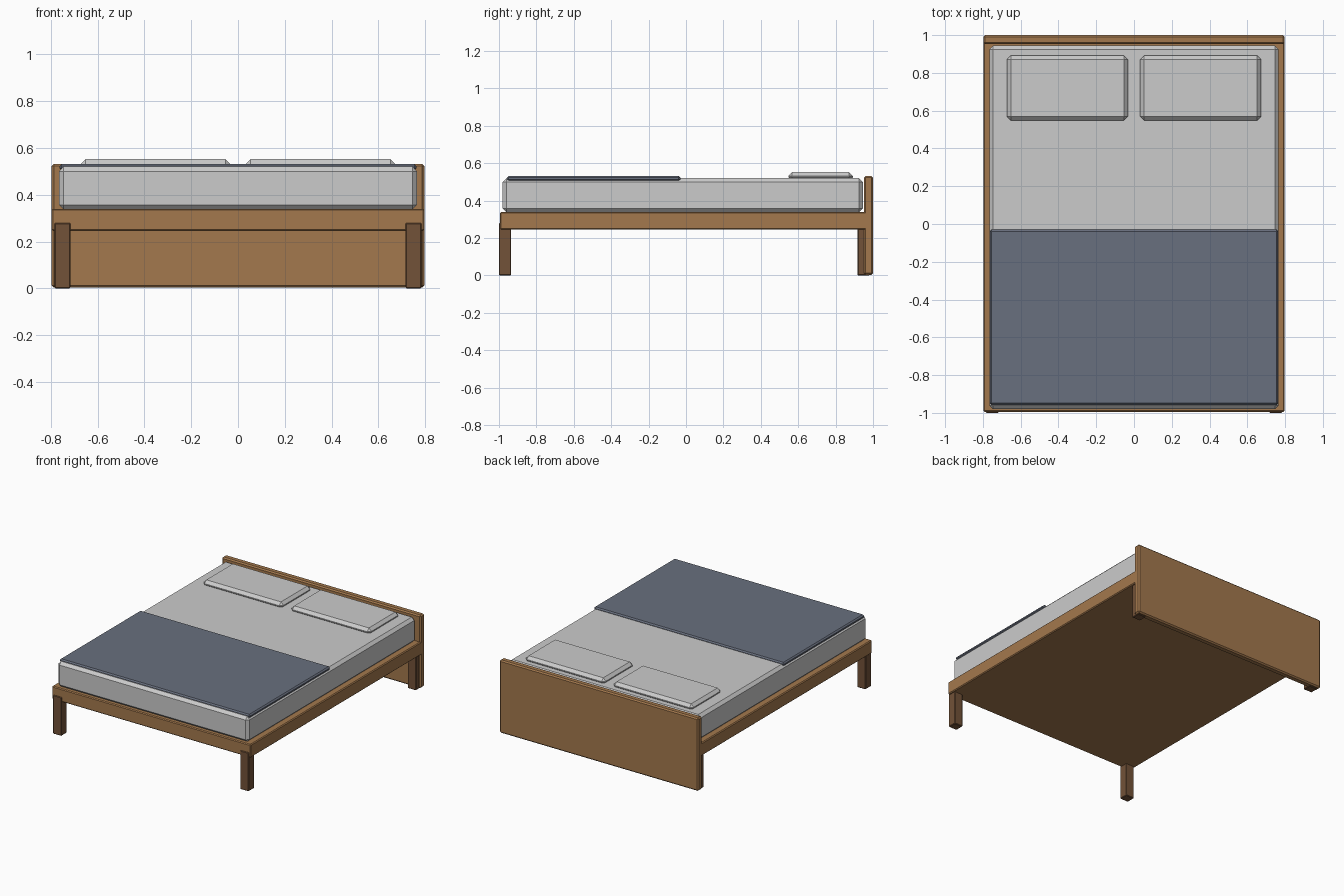
import bpy, bmesh
from mathutils import Vector

if "Cube" in bpy.data.objects:
    bpy.data.objects.remove(bpy.data.objects["Cube"])


def material(name, color):
    m = bpy.data.materials.new(name)
    m.diffuse_color = (*color, 1)
    m.use_nodes = True
    m.node_tree.nodes["Principled BSDF"].inputs["Base Color"].default_value = m.diffuse_color
    return m


wood = material("oak", (0.37, 0.19, 0.075))
dark_wood = material("dark_oak", (0.17, 0.085, 0.04))
cloth = material("blanket_cloth", (0.14, 0.16, 0.21))


def box(name, x, y, z, bevel, mat=None):
    """Chamfered box spanning the given (min, max) ranges."""
    size = Vector((x[1] - x[0], y[1] - y[0], z[1] - z[0]))
    mesh = bpy.data.meshes.new(name)
    bm = bmesh.new()
    bmesh.ops.create_cube(bm, size=1)
    bmesh.ops.scale(bm, vec=size, verts=bm.verts)
    bmesh.ops.bevel(bm, geom=bm.edges[:], offset=bevel, segments=1,
                    affect='EDGES', profile=0.5)
    bm.to_mesh(mesh)
    bm.free()
    if mat:
        mesh.materials.append(mat)
    ob = bpy.data.objects.new(name, mesh)
    ob.location = (sum(x) / 2, sum(y) / 2, sum(z) / 2)
    bpy.context.collection.objects.link(ob)
    return ob


# Wooden base and headboard
box("bed_frame", (-0.797, 0.797), (-0.994, 0.97), (0.245, 0.34), 0.006, wood)
box("headboard", (-0.797, 0.797), (0.952, 1.0), (0.003, 0.532), 0.009, wood)

# Bedding
box("mattress", (-0.766, 0.766), (-0.98, 0.945), (0.337, 0.52), 0.02)
box("blanket", (-0.763, 0.763), (-0.957, -0.03), (0.505, 0.532), 0.009, cloth)

# Mirrored pillows and legs
for side, s in (("left", -1), ("right", 1)):
    px = sorted((s * 0.033, s * 0.672))
    box(f"{side}_pillow", px, (0.548, 0.892), (0.505, 0.552), 0.02)
    lx = sorted((s * 0.717, s * 0.785))
    box(f"{side}_front_leg", lx, (-1.0, -0.935), (0, 0.28), 0.004, dark_wood)
    box(f"{side}_back_leg", lx, (0.917, 0.982), (0, 0.28), 0.004, dark_wood)
